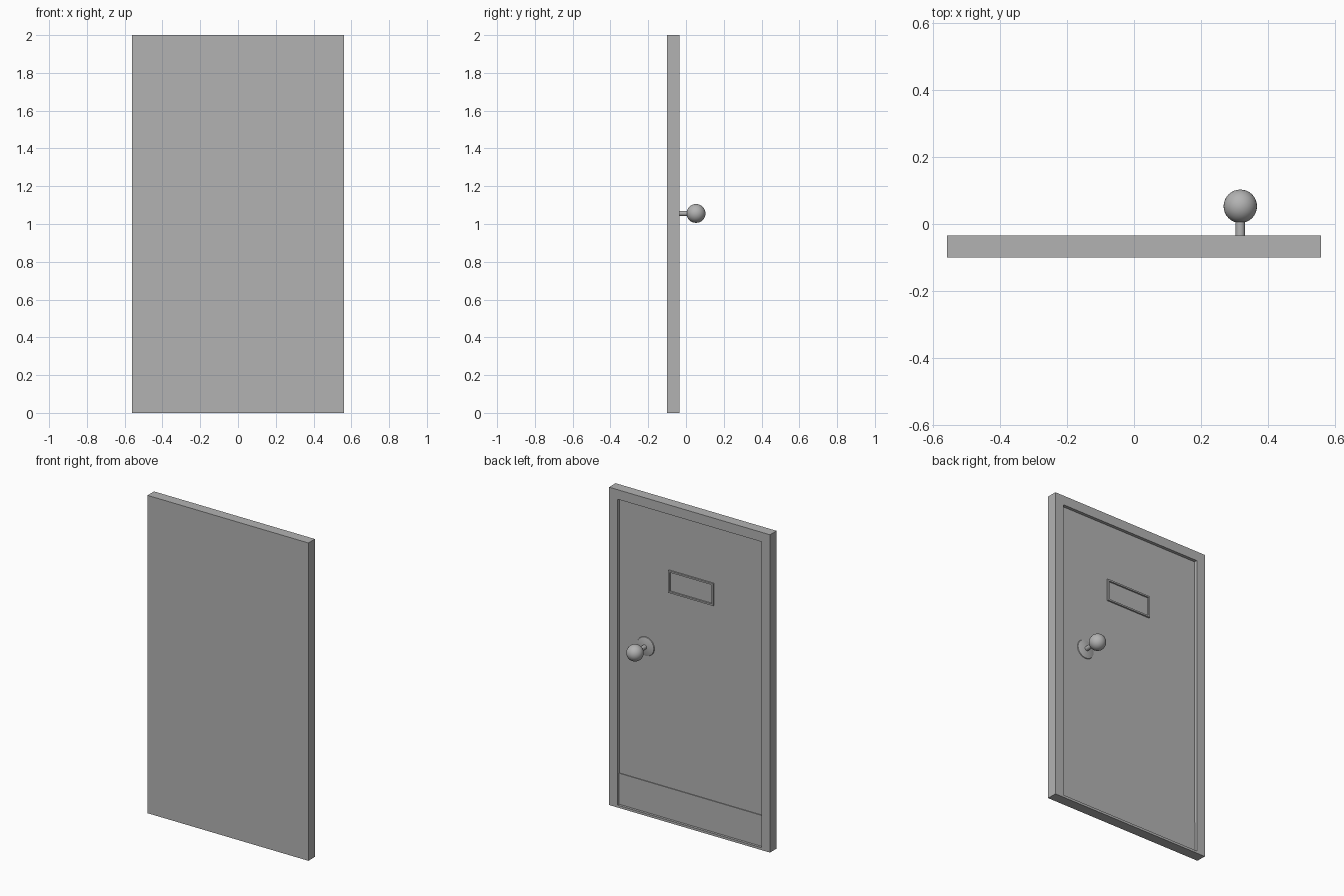
import bpy, bmesh, math

old = bpy.data.objects.get("Cube")
if old:
    bpy.data.objects.remove(old, do_unlink=True)

# Single flat grey
grey = bpy.data.materials.new("plain_grey")
grey.use_nodes = True
GREY = (0.45, 0.45, 0.45, 1)
grey.diffuse_color = GREY
grey.node_tree.nodes["Principled BSDF"].inputs["Base Color"].default_value = GREY

W, FRONT, BACK, PANEL = 0.56, -0.10, -0.035, -0.055
KNOB_X, KNOB_Z = 0.318, 1.056


def finish(name, bm, smooth=False):
    bmesh.ops.recalc_face_normals(bm, faces=bm.faces)
    mesh = bpy.data.meshes.new(name)
    bm.to_mesh(mesh)
    bm.free()
    mesh.materials.append(grey)
    obj = bpy.data.objects.new(name, mesh)
    bpy.context.collection.objects.link(obj)
    if smooth:
        bpy.ops.object.select_all(action='DESELECT')
        obj.select_set(True)
        bpy.context.view_layer.objects.active = obj
        bpy.ops.object.shade_smooth_by_angle(angle=math.radians(35))
    return obj


def corners(rect):
    x0, x1, z0, z1 = rect
    return [(x0, z0), (x1, z0), (x1, z1), (x0, z1)]


def loop(bm, rect, y):
    return [bm.verts.new((x, y, z)) for x, z in corners(rect)]


def bridge(bm, a, b):
    for i in range(4):
        j = (i + 1) % 4
        bm.faces.new((a[i], a[j], b[j], b[i]))


def plate(name, rect, y0, y1):
    bm = bmesh.new()
    a, b = loop(bm, rect, y0), loop(bm, rect, y1)
    bridge(bm, a, b)
    bm.faces.new(a)
    bm.faces.new(b)
    return finish(name, bm)


def border(name, outer, inner, y0, y1):
    """Rectangular rim raised from y0 to y1, open in the middle."""
    bm = bmesh.new()
    loops = [loop(bm, r, y) for r, y in
             ((outer, y0), (outer, y1), (inner, y1), (inner, y0))]
    for k in range(4):
        bridge(bm, loops[k], loops[(k + 1) % 4])
    return finish(name, bm)


def lathe(name, profile, segments=32):
    """Turn (radius, y) points around the knob axis."""
    bm = bmesh.new()
    verts = [bm.verts.new((KNOB_X + r, y, KNOB_Z)) for r, y in profile]
    edges = [bm.edges.new(pair) for pair in zip(verts, verts[1:])]
    bmesh.ops.spin(bm, geom=verts + edges, cent=(KNOB_X, 0, KNOB_Z),
                   axis=(0, 1, 0), angle=math.tau, steps=segments)
    bmesh.ops.remove_doubles(bm, verts=bm.verts, dist=0.0001)
    return finish(name, bm, smooth=True)


# Door leaf with a recessed back panel
opening = (-0.50, 0.50, 0.015, 1.94)
plate("door_panel", (-W, W, 0, 2), FRONT, PANEL)
border("door_frame", (-W, W, 0, 2), opening, PANEL, BACK)

# Kick plate and letter slot rim
plate("kick_plate", (-0.50, 0.50, 0.015, 0.21), PANEL, PANEL + 0.005)
border("letter_slot_rim", (-0.157, 0.157, 1.44, 1.58),
       (-0.147, 0.147, 1.45, 1.57), PANEL, PANEL + 0.01)

# Knob: rosette, stem and ball
lathe("knob_rosette", [(0.06, PANEL), (0.058, PANEL + 0.004),
                       (0.04, PANEL + 0.009), (0.014, PANEL + 0.012)])
lathe("knob_stem", [(0.014, PANEL), (0.014, 0.01)])
ball = [(0.05 * math.sin(math.pi * i / 16), 0.053 - 0.05 * math.cos(math.pi * i / 16))
        for i in range(17)]
lathe("knob_ball", ball)
